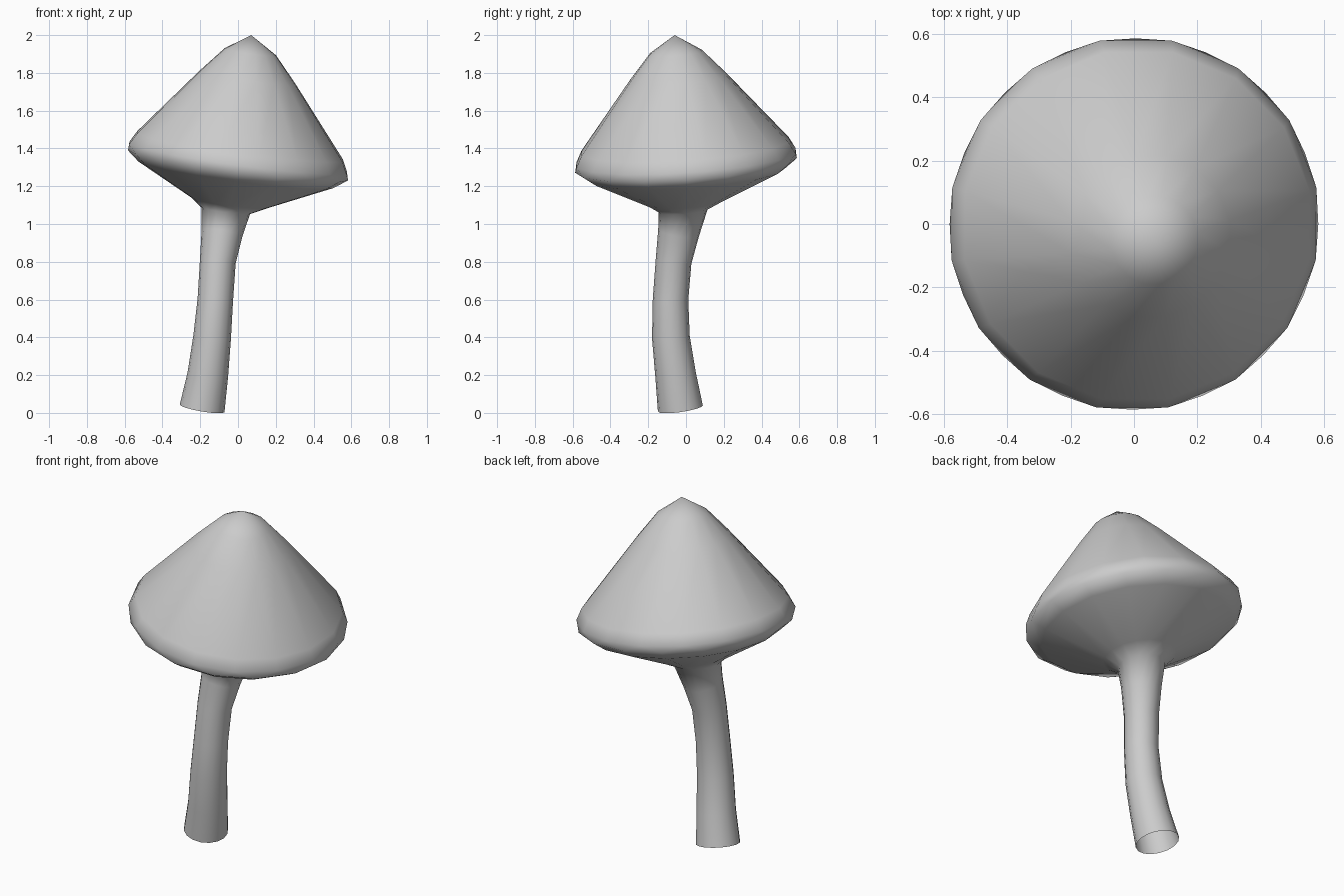
import bpy, bmesh
from math import pi, cos, sin
from mathutils import Vector

if "Cube" in bpy.data.objects:
    bpy.data.objects.remove(bpy.data.objects["Cube"], do_unlink=True)

SIDES = 16
CAP_AXIS = Vector((0.137, -0.067, 1)).normalized()

# Bent stem, open at the foot: centre and radius, bottom to top
stem = [(-0.19, -0.03, 0.024, 0.12), (-0.16, -0.055, 0.2, 0.108),
        (-0.137, -0.08, 0.4, 0.1), (-0.12, -0.082, 0.6, 0.094),
        (-0.107, -0.066, 0.8, 0.095), (-0.085, -0.04, 0.95, 0.109),
        (-0.065, -0.015, 1.07, 0.13)]
# Tilted cap, underside to near the tip
cap = [(-0.045, -0.005, 1.11, 0.2), (-0.012, 0.005, 1.26, 0.52),
       (0, 0, 1.31, 0.588), (0, 0, 1.35, 0.592), (0.01, -0.005, 1.41, 0.56),
       (0.05, -0.04, 1.775, 0.26), (0.065, -0.053, 1.91, 0.14)]
TIP = (0.07, -0.06, 2.0)
RIM = len(stem) + 3          # rings from here up are turned by half a side


def add_ring(bm, centre, radius, axis, phase):
    """Circle of vertices square to the axis."""
    u = Vector((0, 1, 0)).cross(axis).normalized()
    v = axis.cross(u)
    angles = [2 * pi * (i + phase) / SIDES for i in range(SIDES)]
    return [bm.verts.new(centre + radius * (cos(a) * u + sin(a) * v)) for a in angles]


bm = bmesh.new()
path = stem + cap
rings = []
for k, (x, y, z, r) in enumerate(path):
    if k < len(stem) - 1:
        before, after = path[max(k - 1, 0)], path[k + 1]
        axis = (Vector(after[:3]) - Vector(before[:3])).normalized()
    else:
        axis = CAP_AXIS
    rings.append(add_ring(bm, Vector((x, y, z)), r, axis, 0.5 if k >= RIM else 0))

# Skin the rings, with triangles where the rim turns
for k, (low, high) in enumerate(zip(rings, rings[1:])):
    for i in range(SIDES):
        j = (i + 1) % SIDES
        if k + 1 == RIM:
            bm.faces.new((low[i], low[j], high[i]))
            bm.faces.new((low[j], high[j], high[i]))
        else:
            bm.faces.new((low[i], low[j], high[j], high[i]))

# Pointed tip
tip = bm.verts.new(TIP)
for i in range(SIDES):
    bm.faces.new((rings[-1][i], rings[-1][(i + 1) % SIDES], tip))
for face in bm.faces:
    face.smooth = True

mesh = bpy.data.meshes.new("mushroom")
bm.to_mesh(mesh)
bm.free()
mushroom = bpy.data.objects.new("mushroom", mesh)
bpy.context.collection.objects.link(mushroom)

# Plain grey
grey = bpy.data.materials.new("light grey")
grey.use_nodes = True
colour = (0.6, 0.6, 0.6, 1)
grey.diffuse_color = colour
grey.node_tree.nodes["Principled BSDF"].inputs["Base Color"].default_value = colour
mesh.materials.append(grey)
